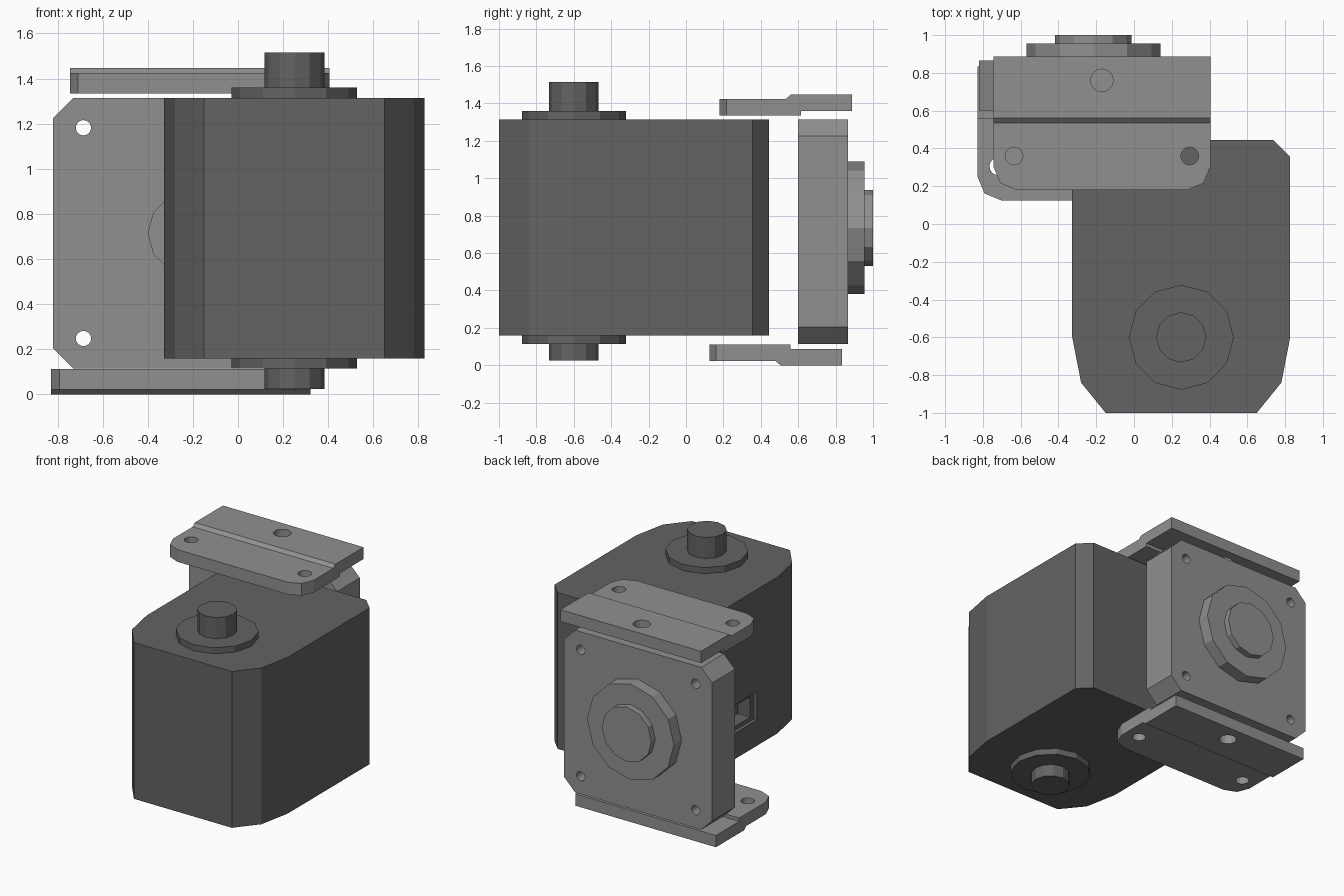
import bpy, bmesh
from math import cos, sin, tau

if "Cube" in bpy.data.objects:
    bpy.data.objects.remove(bpy.data.objects["Cube"])


def material(name, value):
    mat = bpy.data.materials.new(name)
    mat.use_nodes = True
    colour = (value, value, value, 1)
    mat.diffuse_color = colour
    mat.node_tree.nodes["Principled BSDF"].inputs["Base Color"].default_value = colour
    return mat


DARK = material("dark grey", 0.125)
LIGHT = material("light grey", 0.28)

# How profile coordinates (a, b) and extrusion height h map to space
PLACE = {
    "X": lambda a, b, h: (h, a, b),
    "Y": lambda a, b, h: (a, h, b),
    "Z": lambda a, b, h: (a, b, h),
}


def circle(a, b, r, sides=12):
    return [(a + r * cos(tau * i / sides), b + r * sin(tau * i / sides)) for i in range(sides)]


def rect(a0, a1, b0, b1):
    return [(a0, b0), (a1, b0), (a1, b1), (a0, b1)]


def prism(name, points, axis, low, high, mat, round_edge=None):
    """Extrude a closed profile; optionally round the edges chosen by a rule."""
    bm = bmesh.new()
    put = PLACE[axis]
    bottom = [bm.verts.new(put(a, b, low)) for a, b in points]
    top = [bm.verts.new(put(a, b, high)) for a, b in points]
    bm.faces.new(bottom)
    bm.faces.new(top)
    for i in range(len(points)):
        j = (i + 1) % len(points)
        bm.faces.new((bottom[i], bottom[j], top[j], top[i]))
    bmesh.ops.recalc_face_normals(bm, faces=bm.faces)
    if round_edge:
        edges = [e for e in bm.edges if round_edge(e)]
        bmesh.ops.bevel(bm, geom=edges, offset=0.125, offset_type="OFFSET",
                        segments=2, profile=0.5, affect="EDGES")
    mesh = bpy.data.meshes.new(name)
    bm.to_mesh(mesh)
    bm.free()
    mesh.materials.append(mat)
    obj = bpy.data.objects.new(name, mesh)
    bpy.context.collection.objects.link(obj)
    return obj


def cut(obj, points, axis, low, high):
    """Subtract an extruded profile and drop the cutter."""
    cutter = prism("cutter", points, axis, low, high, obj.data.materials[0])
    cutter.hide_render = True
    mod = obj.modifiers.new("cut", "BOOLEAN")
    mod.object = cutter
    mod.solver = "EXACT"
    bpy.context.view_layer.update()
    result = bpy.data.meshes.new_from_object(obj.evaluated_get(bpy.context.evaluated_depsgraph_get()))
    obj.modifiers.clear()
    obj.data = result
    bpy.data.objects.remove(cutter)


# Main housing with tapered front and chamfered back
MID = 0.25
half = [(0.4, -1), (0.53, -0.84), (0.577, -0.6), (0.577, 0.355), (0.487, 0.445)]
outline = [(MID + x, y) for x, y in half] + [(MID - x, y) for x, y in reversed(half)]
housing = prism("housing", outline, "Z", 0.16, 1.315, DARK)

# Stepped connector socket in the housing side
cut(housing, rect(-0.36, -0.02, 0.35, 0.56), "X", -0.4, -0.3)
cut(housing, rect(-0.32, -0.06, 0.38, 0.53), "X", -0.4, -0.2)

# Bearing collars and shaft stubs above and below the housing
for side, collar, stub in (("top", (1.315, 1.36), (1.36, 1.515)),
                           ("bottom", (0.115, 0.16), (0.025, 0.115))):
    prism(side + "_collar", circle(MID, -0.6, 0.278), "Z", *collar, DARK)
    prism(side + "_shaft", circle(MID, -0.6, 0.133), "Z", *stub, DARK)

# Mounting plate with chamfered corners and four screw holes
PX, PZ, W, H, C = -0.215, 0.715, 0.605, 0.6, 0.09
corner = [(W, -H + C), (W, H - C), (W - C, H), (-W + C, H),
          (-W, H - C), (-W, -H + C), (-W + C, -H), (W - C, -H)]
plate = prism("mounting_plate", [(PX + x, PZ + z) for x, z in corner], "Y", 0.6, 0.865, LIGHT)
for sx in (-1, 1):
    for sz in (-1, 1):
        cut(plate, circle(PX + sx * 0.47, PZ + sz * 0.467, 0.034, 16), "Y", 0.5, 1)

# Shallow pilot recess on the front and stepped hub on the back
cut(plate, circle(PX, PZ, 0.183), "Y", 0.5, 0.615)
prism("hub_flange", circle(PX, 0.735, 0.355), "Y", 0.865, 0.955, LIGHT)
prism("hub_boss", circle(PX, 0.735, 0.203), "Y", 0.955, 1, LIGHT)

# Stepped brackets: the lower one is the upper one flipped and shifted
step = [(0.18, 1.335), (0.615, 1.335), (0.615, 1.36), (0.888, 1.36),
        (0.888, 1.447), (0.56, 1.447), (0.535, 1.425), (0.18, 1.425)]


def front_corner(edge):
    a, b = (v.co for v in edge.verts)
    return abs(a.z - b.z) > 0.05 and max(a.y, b.y) < 0.3


for name, dx, dy, flip in (("upper_bracket", 0, 0, False), ("lower_bracket", -0.083, -0.055, True)):
    profile = [(y + dy, 1.447 - z if flip else z) for y, z in step]
    bracket = prism(name, profile, "X", -0.745 + dx, 0.405 + dx, LIGHT, front_corner)
    for x, y, r in ((-0.635, 0.36, 0.047), (0.295, 0.36, 0.047), (-0.17, 0.76, 0.06)):
        cut(bracket, circle(x + dx, y + dy, r, 16), "Z", -0.5, 2)
